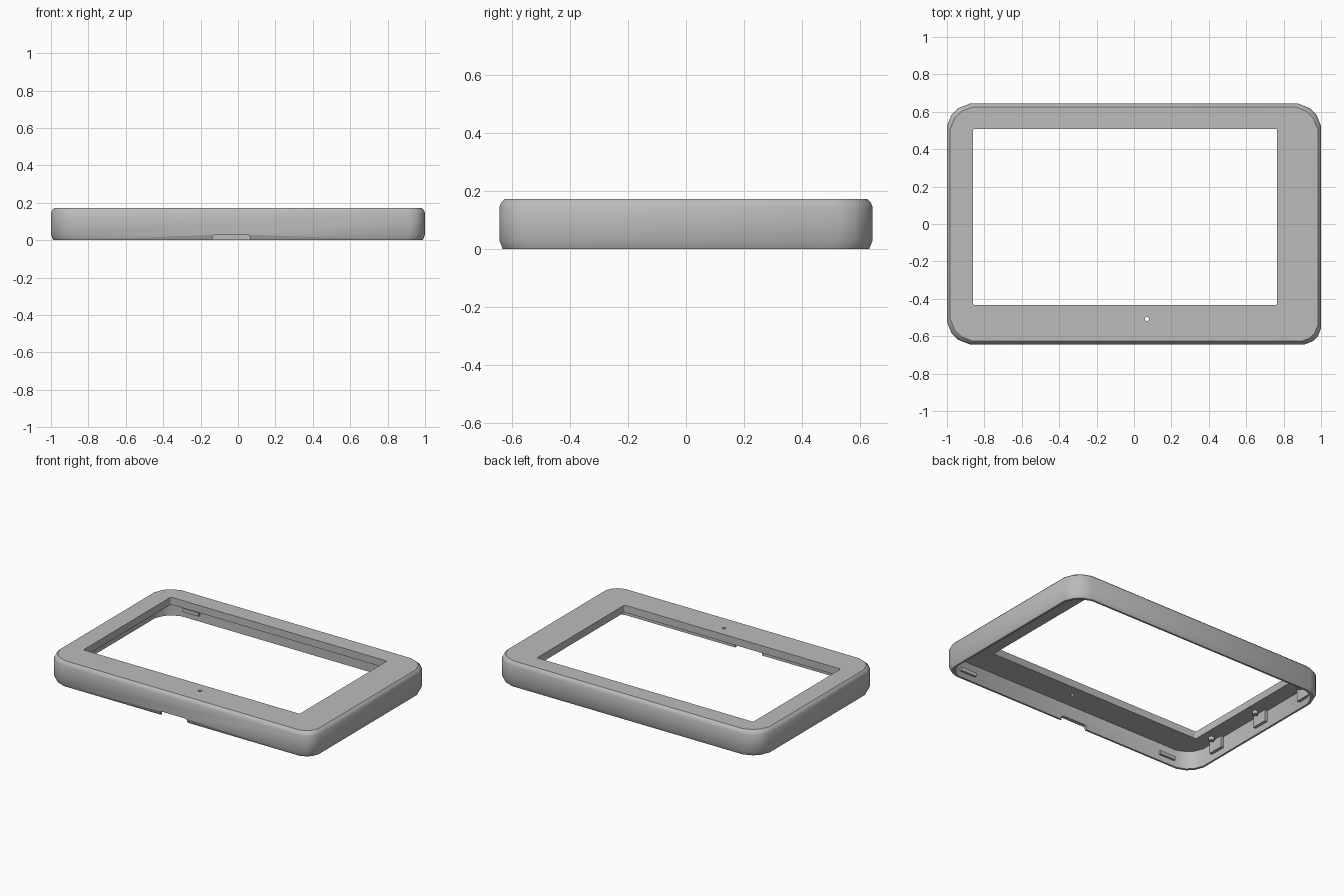
import bpy, bmesh
from mathutils import Matrix

if "Cube" in bpy.data.objects:
    bpy.data.objects.remove(bpy.data.objects["Cube"])

grey = bpy.data.materials.new("light grey plastic")
grey.use_nodes = True
grey.diffuse_color = (0.5, 0.5, 0.5, 1)
grey.node_tree.nodes["Principled BSDF"].inputs["Base Color"].default_value = (0.5, 0.5, 0.5, 1)

HX, HY, HEIGHT = 1.0, 0.643, 0.172
WALL, CEILING = 0.025, 0.122
CORNER = ((0, 1), (0.2, 0.5), (0.5, 0.2), (1, 0))


def outline(inset):
    """Rectangle with soft clipped corners; the front left one is tighter."""
    pts = []
    for sx, sy in ((1, 1), (-1, 1), (-1, -1), (1, -1)):
        r = 0.085 if (sx, sy) == (1, -1) else 0.12
        corner = [(sx * (HX - inset - a * r), sy * (HY - inset - b * r)) for a, b in CORNER]
        pts += corner if sx == sy else corner[::-1]
    return pts


def finish(name, bm):
    bmesh.ops.recalc_face_normals(bm, faces=bm.faces)
    mesh = bpy.data.meshes.new(name)
    bm.to_mesh(mesh)
    bm.free()
    mesh.materials.append(grey)
    obj = bpy.data.objects.new(name, mesh)
    bpy.context.collection.objects.link(obj)
    return obj


def loft(name, sections):
    """Closed solid through (inset, z) sections of the outline."""
    bm = bmesh.new()
    rings = [[bm.verts.new((x, y, z)) for x, y in outline(i)] for i, z in sections]
    for low, high in zip(rings, rings[1:]):
        for k in range(len(low)):
            j = (k + 1) % len(low)
            bm.faces.new((low[k], low[j], high[j], high[k]))
    bm.faces.new(rings[0][::-1])
    bm.faces.new(rings[-1])
    return finish(name, bm)


def box(name, x, y, z, round_axis=None, radius=0.006):
    """Box from (min, max) ranges, optionally with rounded edges along an axis."""
    bm = bmesh.new()
    bmesh.ops.create_cube(bm, size=1)
    for v in bm.verts:
        v.co = [(a + b) / 2 + c * (b - a) for (a, b), c in zip((x, y, z), v.co)]
    if round_axis is not None:
        edges = [e for e in bm.edges
                 if abs((e.verts[0].co - e.verts[1].co).normalized()[round_axis]) > 0.9]
        bmesh.ops.bevel(bm, geom=edges, offset=radius, segments=3, profile=0.5, affect='EDGES')
    return finish(name, bm)


def cylinder(name, x, y, z, radius):
    bm = bmesh.new()
    bmesh.ops.create_cone(bm, cap_ends=True, segments=16, radius1=radius, radius2=radius,
                          depth=z[1] - z[0], matrix=Matrix.Translation((x, y, sum(z) / 2)))
    return finish(name, bm)


def cut(target, cutter):
    mod = target.modifiers.new("cut", 'BOOLEAN')
    mod.operation, mod.solver, mod.object = 'DIFFERENCE', 'EXACT', cutter
    bpy.context.view_layer.objects.active = target
    bpy.ops.object.modifier_apply(modifier=mod.name)
    bpy.data.objects.remove(cutter)


# Hollow cover, open underneath
cover = loft("bezel_cover", ((0.012, 0), (0, 0.03), (0, 0.145), (0.006, 0.16), (0.017, HEIGHT)))
cut(cover, loft("cavity", ((WALL, -0.05), (WALL, CEILING))))

# Screen window, pinhole and front notch
cut(cover, box("window", (-0.86, 0.765), (-0.432, 0.507), (0.05, 0.3), 2))
cut(cover, cylinder("pinhole", 0.07, -0.508, (0.05, 0.3), 0.011))
cut(cover, box("notch", (-0.137, 0.063), (-0.7, -0.55), (-0.03, 0.03), 1, 0.015))

bpy.ops.object.select_all(action='DESELECT')
cover.select_set(True)
bpy.context.view_layer.objects.active = cover
bpy.ops.object.shade_smooth_by_angle(angle=0.6)

# Snap ridges inside the front and back walls
edge = HY - WALL
for side, label in ((-1, "front"), (1, "back")):
    for x in (-0.78, 0.82):
        ys = sorted((side * (edge + 0.005), side * (edge - 0.014)))
        box(label + "_snap_ridge", (x - 0.06, x + 0.06), ys, (0.04, 0.065))

# Stop blocks and locating pins along the right wall
inner = -HX + WALL
for y in (-0.36, 0.06, 0.48):
    box("stop_block", (inner - 0.005, inner + 0.02), (y - 0.055, y + 0.055), (0.045, CEILING + 0.005))
    cylinder("locating_pin", inner + 0.05, y, (0.1, CEILING + 0.005), 0.018)
